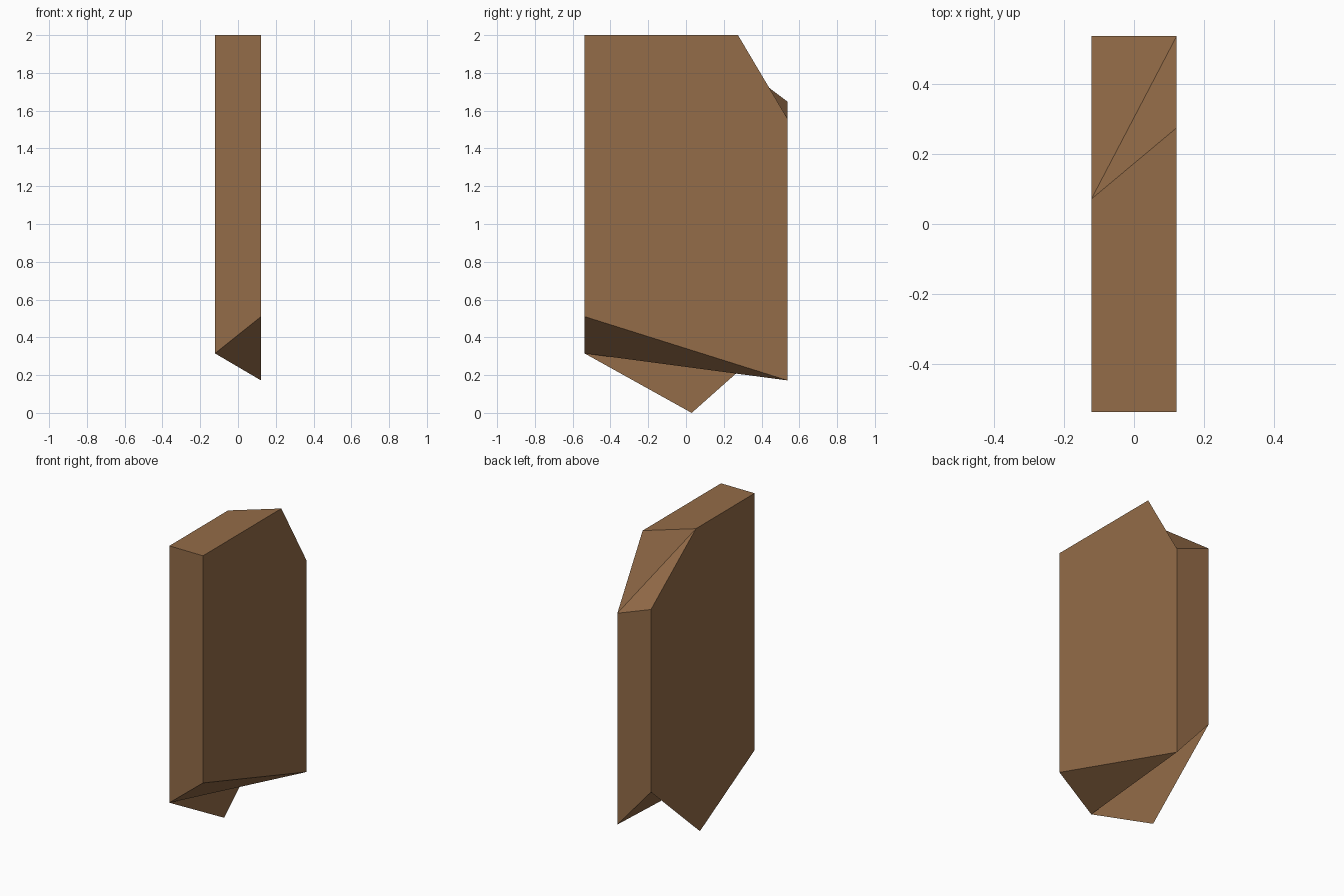
import bpy, bmesh

if "Cube" in bpy.data.objects:
    bpy.data.objects.remove(bpy.data.objects["Cube"])

# Half width and half depth of the slab
X, Y = 0.122, 0.537

wood = bpy.data.materials.new("warm brown")
wood.diffuse_color = (0.296, 0.150, 0.065, 1.0)
wood.use_nodes = True
wood.node_tree.nodes["Principled BSDF"].inputs["Base Color"].default_value = wood.diffuse_color

bm = bmesh.new()


def side_profile(x, rim, top_y, back_top, back_bottom):
    """Outline of one broad side: front bottom, front top, bevel start, bevel end, back bottom."""
    pts = [(-Y, rim), (-Y, 2.0), (top_y, 2.0), (Y, back_top), (Y, back_bottom)]
    return [bm.verts.new((x, y, z)) for y, z in pts]


left = side_profile(-X, 0.315, 0.071, 1.648, 0.45)
right = side_profile(X, 0.51, 0.275, 1.558, 0.172)

# Broad sides
bm.faces.new(left)
bm.faces.new(reversed(right))

# Front, top and back strips joining the two sides
for i in (0, 1, 3):
    bm.faces.new((left[i], right[i], right[i + 1], left[i + 1]))

# Twisted bevel at the upper back, split along its fold
bm.faces.new((left[2], right[2], right[3]))
bm.faces.new((left[2], right[3], left[3]))

# Slanted underside, split along its fold
bm.faces.new((left[0], right[4], right[0]))
bm.faces.new((left[0], left[4], right[4]))

# Pointed flap hanging below the left side
tip = bm.verts.new((-X, 0.03, 0.0))
bm.faces.new((left[0], tip, left[4]))

mesh = bpy.data.meshes.new("wood_shard")
bm.to_mesh(mesh)
bm.free()
mesh.materials.append(wood)
shard = bpy.data.objects.new("wood_shard", mesh)
bpy.context.collection.objects.link(shard)
